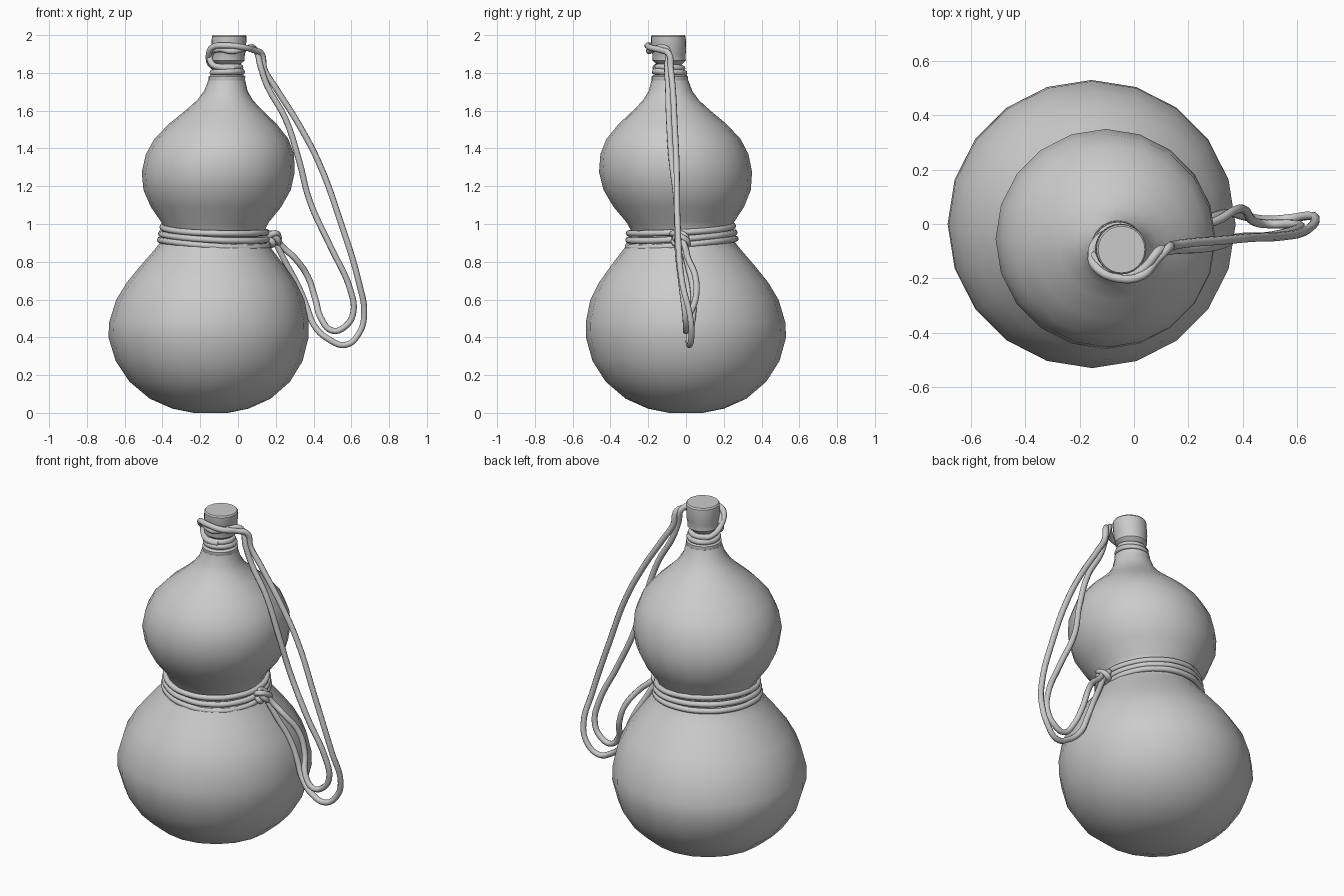
import bpy, bmesh, math
from mathutils import Vector

if "Cube" in bpy.data.objects:
    bpy.data.objects.remove(bpy.data.objects["Cube"])

ROPE = 0.0165


def axis(z):
    """Centre of the leaning gourd at height z."""
    keys = [(0, -.145, 0), (.43, -.157, 0), (.95, -.125, -.025), (1.27, -.105, -.055),
            (1.75, -.06, -.085), (2, -.046, -.094)]
    for a, b in zip(keys, keys[1:]):
        if z <= b[0]:
            t = (z - a[0]) / (b[0] - a[0])
            return a[1] + (b[1] - a[1]) * t, a[2] + (b[2] - a[2]) * t
    return keys[-1][1:]


def lathe(name, profile, sides):
    """Stack rings of (radius, z) along the leaning axis, capped both ends."""
    bm = bmesh.new()
    rings = []
    for r, z in profile:
        cx, cy = axis(z)
        rings.append([bm.verts.new((cx + r * math.cos(math.tau * i / sides),
                                    cy + r * math.sin(math.tau * i / sides), z))
                      for i in range(sides)])
    for a, b in zip(rings, rings[1:]):
        for i in range(sides):
            j = (i + 1) % sides
            bm.faces.new((a[i], a[j], b[j], b[i]))
    bm.faces.new(rings[0][::-1])
    bm.faces.new(rings[-1])
    me = bpy.data.meshes.new(name)
    bm.to_mesh(me)
    bm.free()
    ob = bpy.data.objects.new(name, me)
    bpy.context.collection.objects.link(ob)
    bpy.ops.object.select_all(action='DESELECT')
    ob.select_set(True)
    bpy.context.view_layer.objects.active = ob
    bpy.ops.object.shade_smooth_by_angle(angle=math.radians(35))
    return ob


def rope(name, points, closed=False, radius=ROPE):
    cu = bpy.data.curves.new(name, 'CURVE')
    cu.dimensions = '3D'
    cu.bevel_depth = radius
    cu.bevel_resolution = 2
    cu.resolution_u = 5
    cu.use_fill_caps = True
    sp = cu.splines.new('BEZIER')
    sp.bezier_points.add(len(points) - 1)
    for bp, p in zip(sp.bezier_points, points):
        bp.co = Vector(p)
        bp.handle_left_type = bp.handle_right_type = 'AUTO'
    sp.use_cyclic_u = closed
    ob = bpy.data.objects.new(name, cu)
    bpy.context.collection.objects.link(ob)
    return ob


def ring(name, z, r, tilt_x=0, tilt_y=0, wobble=0):
    cx, cy = axis(z)
    pts = []
    for i in range(12):
        a = math.tau * i / 12
        x, y = r * math.cos(a), r * math.sin(a)
        pts.append((cx + x, cy + y, z + tilt_x * x + tilt_y * y + wobble * math.sin(2 * a)))
    return rope(name, pts, True)


# Gourd body
lathe("gourd_body", [
    (.09, .0), (.2, .022), (.32, .075), (.425, .165), (.495, .275), (.53, .40), (.528, .48),
    (.498, .6), (.448, .69), (.38, .78), (.315, .86), (.27, .92), (.262, .96), (.285, 1.01),
    (.345, 1.09), (.39, 1.18), (.405, 1.275), (.392, 1.37), (.355, 1.45), (.285, 1.53),
    (.205, 1.6), (.148, 1.655), (.115, 1.705), (.098, 1.76)], 20)

# Neck collar and stopper
lathe("neck_collar", [(.094, 1.745), (.097, 1.755), (.097, 1.78), (.085, 1.79), (.06, 1.79)], 24)
lathe("stopper", [(.055, 1.77), (.055, 1.835), (.088, 1.865), (.088, 1.9), (.092, 1.91),
                  (.092, 1.992), (.086, 2.0)], 24)

# Rope wraps at the waist and under the stopper
for i, (z, r) in enumerate([(.97, .276), (.935, .281), (.902, .285)]):
    ring(f"waist_wrap_{i + 1}", z, r, -.05, .07, .004 * (i - 1))
for i, (z, r) in enumerate([(1.803, .078), (1.828, .068)]):
    ring(f"neck_wrap_{i + 1}", z, r, .03, -.05)

# Knot at the waist
rope("waist_knot", [(.165, -.06, .93), (.19, -.07, .95), (.215, -.03, .935), (.2, .01, .90),
                    (.175, -.01, .89), (.185, -.06, .90)], True)
rope("waist_knot_band", [(.17, -.04, .95), (.205, -.055, .925), (.21, -.02, .90),
                         (.18, .0, .93)], True)

# Two hanging strands: stopper loop, down the side, round the bight and up to the knot
rope("outer_strand", [
    (-.09, -.03, 1.815), (-.135, -.06, 1.835), (-.155, -.11, 1.88), (-.135, -.165, 1.935),
    (-.06, -.20, 1.945), (.03, -.19, 1.935), (.085, -.13, 1.92), (.125, -.09, 1.9),
    (.14, -.08, 1.82), (.2, -.07, 1.72), (.32, -.06, 1.53), (.43, -.05, 1.32),
    (.54, -.045, 1.02), (.64, -.02, .69), (.668, .02, .52), (.64, .03, .42), (.57, .02, .36),
    (.48, .015, .39), (.405, .03, .46), (.365, .04, .56), (.32, .035, .67), (.25, .005, .8),
    (.195, -.02, .91)])
rope("inner_strand", [
    (-.02, -.155, 1.825), (-.09, -.16, 1.83), (-.14, -.13, 1.85), (-.145, -.12, 1.9),
    (-.10, -.175, 1.925), (-.03, -.195, 1.915), (.04, -.16, 1.93), (.09, -.1, 1.925),
    (.12, -.1, 1.83), (.155, -.095, 1.73), (.25, -.09, 1.56), (.325, -.075, 1.33),
    (.38, -.05, 1.12), (.49, -.045, .88), (.595, -.02, .65), (.61, -.005, .53),
    (.57, .0, .46), (.5, .0, .435), (.44, .01, .5), (.41, .05, .6), (.37, .05, .72),
    (.3, .01, .82), (.235, -.005, .88), (.2, -.03, .93)])
